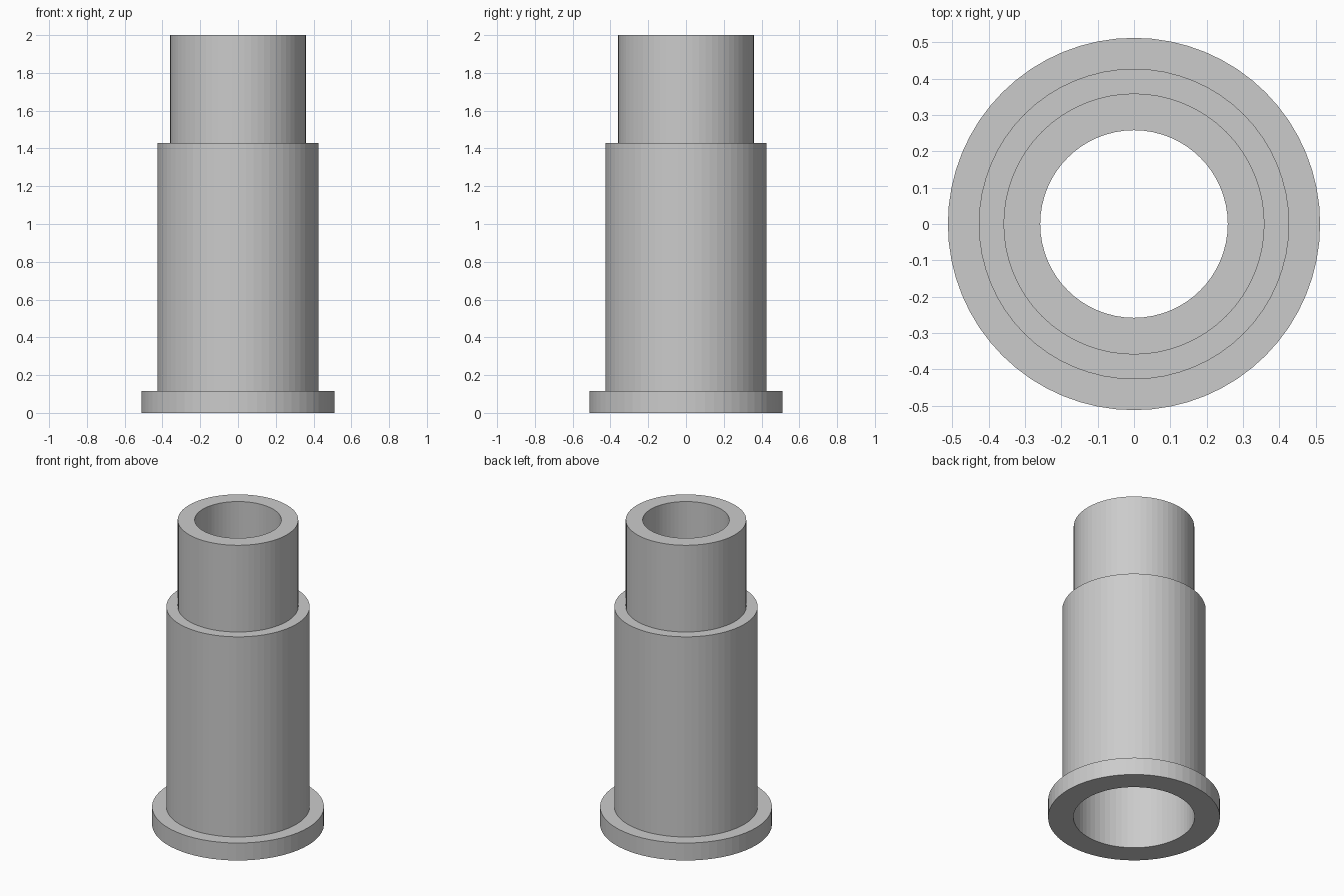
import bpy, bmesh, math

if "Cube" in bpy.data.objects:
    bpy.data.objects.remove(bpy.data.objects["Cube"])

SIDES = 64
# Closed wall section (radius, height): stepped outside, counterbored inside
profile = [
    (0.512, 0.0), (0.512, 0.115),   # base flange
    (0.427, 0.115), (0.427, 1.43),  # main barrel
    (0.359, 1.43), (0.359, 2.0),    # neck
    (0.258, 2.0), (0.258, 1.32),    # narrow upper bore
    (0.361, 1.32), (0.361, 0.0),    # wide lower bore
]

# Revolve the section around z
bm = bmesh.new()
rings = []
for i in range(SIDES):
    a = 2 * math.pi * i / SIDES
    rings.append([bm.verts.new((r * math.cos(a), r * math.sin(a), z)) for r, z in profile])
n = len(profile)
for i in range(SIDES):
    p, q = rings[i], rings[(i + 1) % SIDES]
    for j in range(n):
        k = (j + 1) % n
        bm.faces.new((p[j], q[j], q[k], p[k]))
bmesh.ops.recalc_face_normals(bm, faces=bm.faces)

mesh = bpy.data.meshes.new("stepped_sleeve")
bm.to_mesh(mesh)
bm.free()
sleeve = bpy.data.objects.new("stepped_sleeve", mesh)
bpy.context.collection.objects.link(sleeve)
